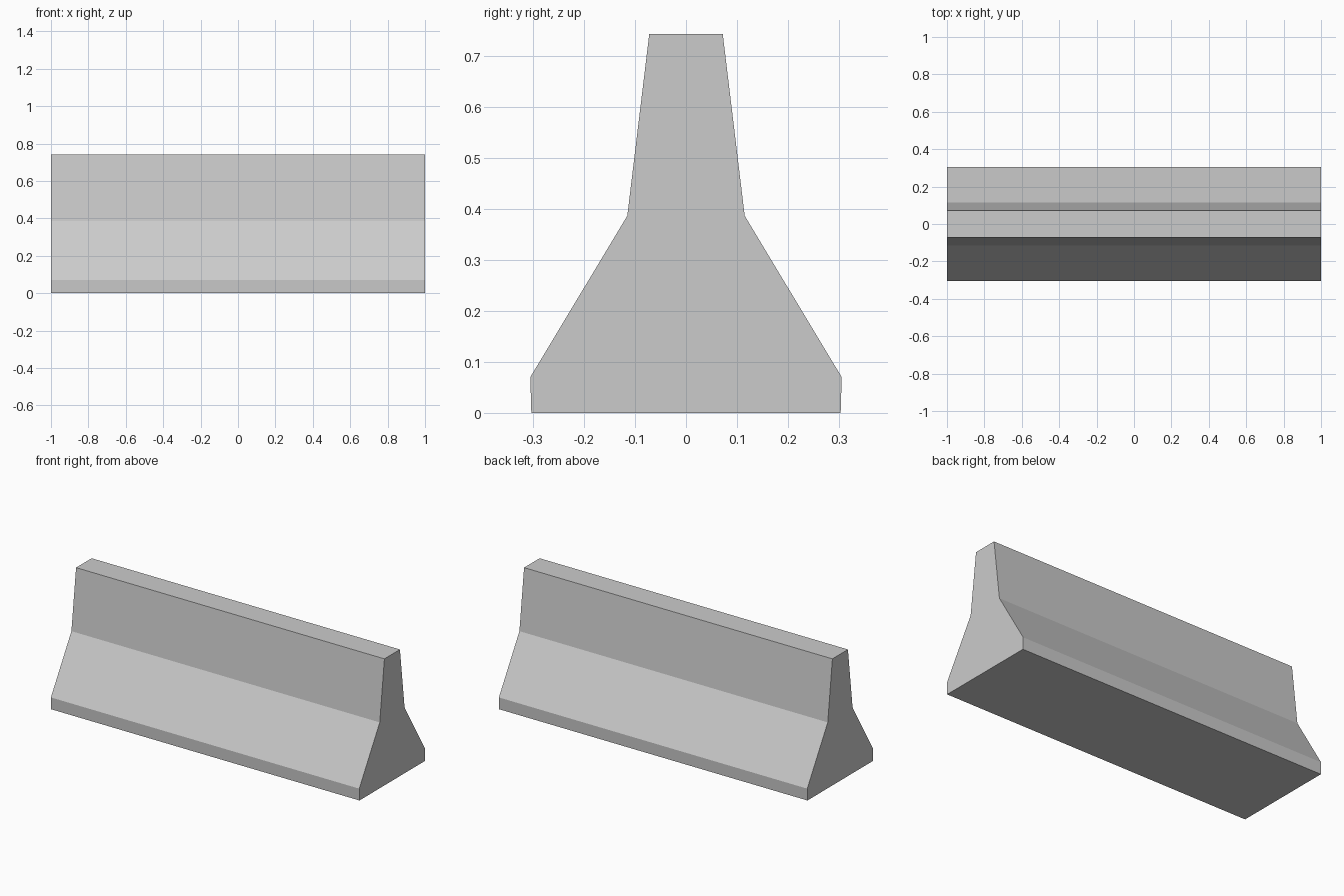
import bpy
import bmesh

cube = bpy.data.objects.get("Cube")
if cube:
    bpy.data.objects.remove(cube, do_unlink=True)

# Plain concrete colour
concrete = bpy.data.materials.new("concrete_grey")
concrete.use_nodes = True
color = (0.6, 0.6, 0.6, 1)
concrete.diffuse_color = color
concrete.node_tree.nodes["Principled BSDF"].inputs["Base Color"].default_value = color

# Half profile (y, z) from the foot up to the top, mirrored to close the section
half = [(0.303, 0), (0.305, 0.07), (0.115, 0.386), (0.072, 0.742)]
profile = half + [(-y, z) for y, z in reversed(half)]

# Barrier: the section extruded along its length
bm = bmesh.new()
section = bm.faces.new([bm.verts.new((-1, y, z)) for y, z in profile])
extruded = bmesh.ops.extrude_face_region(bm, geom=[section])
verts = [v for v in extruded["geom"] if isinstance(v, bmesh.types.BMVert)]
bmesh.ops.translate(bm, verts=verts, vec=(2, 0, 0))
bmesh.ops.recalc_face_normals(bm, faces=bm.faces)

mesh = bpy.data.meshes.new("barrier")
bm.to_mesh(mesh)
bm.free()
mesh.materials.append(concrete)
barrier = bpy.data.objects.new("barrier", mesh)
bpy.context.collection.objects.link(barrier)
